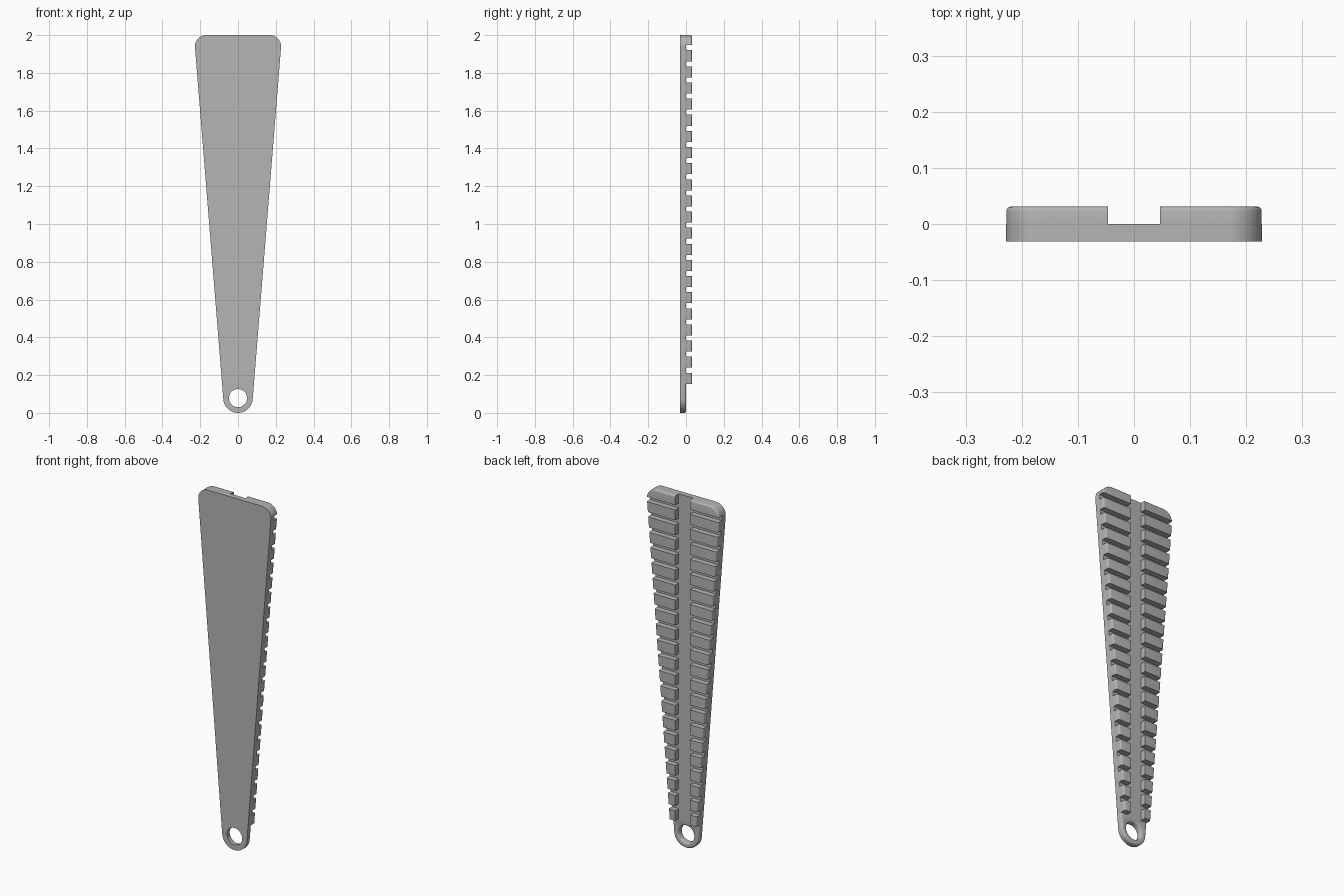
import bpy, bmesh
from math import sin, cos, radians
from mathutils import Vector

old = bpy.data.objects.get("Cube")
if old:
    bpy.data.objects.remove(old)

THICK = 0.031        # depth of each of the two layers
TAB_TOP = 0.154      # where the raised blocks begin
TILT = 4.6           # lean of the long sides in degrees
FILLET = 0.008

grey = bpy.data.materials.new("plain grey")
grey.use_nodes = True
grey.diffuse_color = (0.46, 0.46, 0.46, 1)
grey.node_tree.nodes["Principled BSDF"].inputs["Base Color"].default_value = grey.diffuse_color


def arc(cx, cz, r, start, end, n):
    angles = [radians(start + (end - start) * i / n) for i in range(n + 1)]
    return [(cx + r * cos(a), cz + r * sin(a)) for a in angles]


def slab(y0, y1, rounded):
    """Tapered outline with round ends, extruded in y, back rim optionally rounded."""
    outline = (arc(0, 0.078, 0.078, 180 + TILT, 360 - TILT, 32)
               + arc(0.168, 1.94, 0.06, -TILT, 90, 14)
               + arc(-0.168, 1.94, 0.06, 90, 180 + TILT, 14))
    bm = bmesh.new()
    face = bm.faces.new([bm.verts.new((x, y0, z)) for x, z in outline])
    ext = bmesh.ops.extrude_face_region(bm, geom=[face])["geom"]
    verts = [g for g in ext if isinstance(g, bmesh.types.BMVert)]
    bmesh.ops.translate(bm, verts=verts, vec=(0, y1 - y0, 0))
    bmesh.ops.recalc_face_normals(bm, faces=bm.faces[:])
    if rounded:
        rim = [e for e in bm.edges if all(abs(v.co.y - y1) < 1e-5 for v in e.verts)]
        bmesh.ops.bevel(bm, geom=rim, offset=FILLET, segments=4, profile=0.5,
                        affect='EDGES')
    return bm


def keep(bm, point, normal):
    """Keep the part on the normal's side of a plane and close the cut."""
    geom = bm.verts[:] + bm.edges[:] + bm.faces[:]
    bmesh.ops.bisect_plane(bm, geom=geom, plane_co=Vector(point),
                           plane_no=Vector(normal), clear_inner=True)
    bmesh.ops.holes_fill(bm, edges=bm.edges[:], sides=0)


def finish(bm, name):
    bmesh.ops.recalc_face_normals(bm, faces=bm.faces[:])
    mesh = bpy.data.meshes.new(name)
    bm.to_mesh(mesh)
    bm.free()
    mesh.materials.append(grey)
    obj = bpy.data.objects.new(name, mesh)
    bpy.context.collection.objects.link(obj)
    return obj


def activate(obj):
    bpy.ops.object.select_all(action='DESELECT')
    obj.select_set(True)
    bpy.context.view_layer.objects.active = obj


def smooth(obj):
    activate(obj)
    bpy.ops.object.shade_smooth_by_angle(angle=radians(35))


# Back plate behind the blocks
bm = slab(-THICK, 0, False)
keep(bm, (0, 0, TAB_TOP), (0, 0, 1))
smooth(finish(bm, "base_plate"))

# Rounded hanging tab
bm = slab(-THICK, 0, True)
keep(bm, (0, 0, TAB_TOP), (0, 0, -1))
tab = finish(bm, "hanging_tab")

# Hole cutter, flared towards the back
bm = bmesh.new()
profile = [(0.048, -0.05), (0.048, -FILLET), (0.0495, -0.004),
           (0.052, -0.0015), (0.056, 0), (0.056, 0.02)]
rings = [[bm.verts.new((x, y, z)) for x, z in arc(0, 0.078, r, 0, 360, 48)[:-1]]
         for r, y in profile]
for a, b in zip(rings, rings[1:]):
    for i in range(len(a)):
        j = (i + 1) % len(a)
        bm.faces.new((a[i], a[j], b[j], b[i]))
bm.faces.new(rings[0])
bm.faces.new(rings[-1])
cutter = finish(bm, "hole_cutter")
cutter.hide_render = True
cut = tab.modifiers.new("hole", 'BOOLEAN')
cut.operation = 'DIFFERENCE'
cut.solver = 'EXACT'
cut.object = cutter
activate(tab)
bpy.ops.object.modifier_apply(modifier=cut.name)
bpy.data.objects.remove(cutter)
smooth(tab)

# Raised blocks on both sides of the centre channel, parted by narrow slots
PITCH, SLOT, SLOTS = 0.0854, 0.027, 21
low = TAB_TOP
for i in range(SLOTS + 1):
    high = 0.212 + PITCH * i
    bm = slab(0, THICK, True)
    keep(bm, (0.046, 0, 0), (1, 0, 0))
    keep(bm, (0, 0, low), (0, 0, 1))
    if i < SLOTS:
        keep(bm, (0, 0, high), (0, 0, -1))
    block = finish(bm, f"block_pair_{i + 1}")
    smooth(block)
    block.modifiers.new("both sides", 'MIRROR')
    low = high + SLOT
